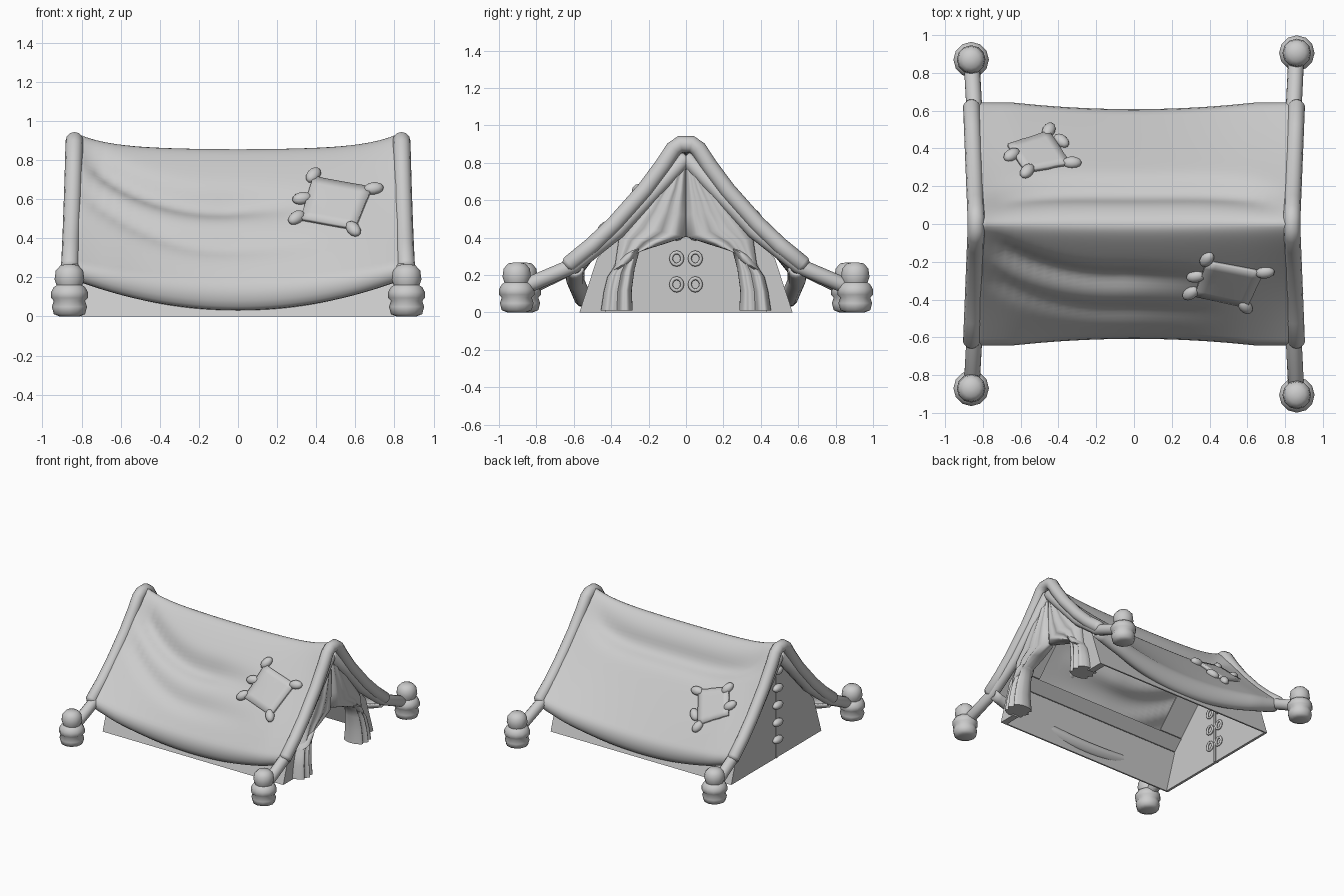
import bpy, bmesh, math
from mathutils import Vector, Matrix

cube = bpy.data.objects.get("Cube")
if cube:
    bpy.data.objects.remove(cube, do_unlink=True)

canvas = bpy.data.materials.new("plain_grey")
canvas.use_nodes = True
canvas.diffuse_color = (0.6, 0.6, 0.6, 1)
canvas.node_tree.nodes["Principled BSDF"].inputs["Base Color"].default_value = (0.6, 0.6, 0.6, 1)


def finish(bm, name, fix=True, angle=40, solid=0):
    """Turn a bmesh into a shaded object; solid > 0 thickens inward, < 0 outward."""
    if fix:
        bmesh.ops.recalc_face_normals(bm, faces=bm.faces)
    mesh = bpy.data.meshes.new(name)
    bm.to_mesh(mesh)
    bm.free()
    ob = bpy.data.objects.new(name, mesh)
    bpy.context.collection.objects.link(ob)
    mesh.materials.append(canvas)
    if solid:
        mod = ob.modifiers.new("thickness", 'SOLIDIFY')
        mod.thickness, mod.offset = abs(solid), (1 if solid < 0 else -1)
    bpy.ops.object.select_all(action='DESELECT')
    ob.select_set(True)
    bpy.context.view_layer.objects.active = ob
    bpy.ops.object.shade_smooth_by_angle(angle=math.radians(angle))


def loft(name, rings, angle=40, loop=False):
    """Skin a list of rings of points; cap both ends unless it loops."""
    bm = bmesh.new()
    rows = [[bm.verts.new(p) for p in ring] for ring in rings]
    n = len(rows[0])
    for a, b in zip(rows, rows[1:] + (rows[:1] if loop else [])):
        for i in range(n):
            bm.faces.new((a[i], a[(i + 1) % n], b[(i + 1) % n], b[i]))
    if not loop:
        bm.faces.new(rows[0])
        bm.faces.new(rows[-1])
    finish(bm, name, angle=angle)


def turn(count):
    return [k * math.tau / count for k in range(count)]


def tube(name, points, radius):
    """Round bar along points that lie near a plane of constant x, with softened ends."""
    pts = [Vector(p) for p in points]
    first, last = (pts[0] - pts[1]).normalized(), (pts[-1] - pts[-2]).normalized()
    pts = [pts[0] + first * 0.02] + pts + [pts[-1] + last * 0.02]
    rings = []
    for i, p in enumerate(pts):
        d = (pts[min(i + 1, len(pts) - 1)] - pts[max(i - 1, 0)]).normalized()
        a = Vector((1, 0, 0))
        a = (a - d * a.dot(d)).normalized()
        b = d.cross(a)
        r = radius * (0.7 if i in (0, len(pts) - 1) else 1)
        rings.append([p + r * (a * math.cos(w) + b * math.sin(w)) for w in turn(12)])
    loft(name, rings, angle=60)


def ball(name, place, size, rot=Matrix()):
    bm = bmesh.new()
    bmesh.ops.create_uvsphere(bm, u_segments=12, v_segments=8, radius=1)
    bm.transform(Matrix.Translation(place) @ rot @ Matrix.Diagonal((*size, 1)))
    finish(bm, name, angle=80)


def plate(name, yz, x0, x1, side=1):
    loft(name, [[(x, side * y, z) for y, z in yz] for x in (x0, x1)], angle=20)


def dip(value, width):
    return math.exp(-(value / width) ** 2)


# Surface of the draped roof: x along the ridge, s from front hem to back hem
def roof(x, s):
    e = min(1, (x / 0.85) ** 2)
    t = abs(s)
    k = min(1, t / 0.8)
    reach = 0.59 + 0.035 * min(1, 1.8 * e)
    mid, tall = 0.115 + 0.13 * e, 0.085 - 0.035 * e
    ridge, hem = 0.855 + 0.03 * e + 0.055 * e ** 3, mid + 0.77 * tall
    soft = (math.sqrt(k * k + 0.009) - 0.095) / 0.91
    puff = (0.035 if s < 0 else 0) * (1 - e) - 0.05 * e
    y = reach * k
    z = ridge + (hem - ridge) * soft + puff * math.sin(math.pi * k)
    # Hanging folds
    if s < 0:
        fade = max(0, min(1, (0.45 - x) / 0.5)) * max(0, min(1, (x + 0.82) / 0.1))
        drop = max(0, -(x + 0.1) / 0.7) ** 2
        dent = dip(k - 0.5 + 0.36 * drop, 0.09) + 0.45 * dip(k - 0.78 + 0.38 * drop, 0.07)
    else:
        fade = max(0, 1 - abs(x / 0.82) ** 6)
        dent = dip(k - 0.3 + 0.15 * (x / 0.8) ** 4, 0.1)
    z -= 0.045 * fade * dent
    y -= 0.03 * fade * dent * min(1, k * 4)
    # Rolled hem
    if t > 0.8:
        a = math.radians(50 - 220 * (t - 0.8) / 0.2)
        y = reach - 0.032 + 0.05 * math.cos(a)
        z = mid + tall * math.sin(a)
    return Vector((x * (0.98 + 0.035 * t), math.copysign(y, s), z))


def sheet(name, point, nx, ny, **how):
    """Open grid from a function of two 0..1 parameters."""
    bm = bmesh.new()
    rows = [[bm.verts.new(point(i / nx, j / ny)) for j in range(ny + 1)] for i in range(nx + 1)]
    for i in range(nx):
        for j in range(ny):
            bm.faces.new((rows[i][j], rows[i + 1][j], rows[i + 1][j + 1], rows[i][j + 1]))
    finish(bm, name, fix=False, **how)


sheet("roof_cover", lambda u, v: roof(-0.85 + 1.7 * u, -1 + 2 * v), 32, 90, angle=60, solid=0.015)


def on_roof(x, y):
    side = -1 if y < 0 else 1
    return min((roof(x, side * k / 200) for k in range(160)), key=lambda p: abs(p.y - y))


# Padded ends of the cover, poles and feet
half = [(0.03, 0.9), (0.065, 0.875), (0.12, 0.79), (0.22, 0.655), (0.38, 0.475), (0.5, 0.36), (0.625, 0.258)]
arch = [(-y, z) for y, z in reversed(half)] + half
foot = [(0.05, 0.0), (0.08, 0.012), (0.09, 0.05), (0.08, 0.08), (0.094, 0.095), (0.094, 0.125),
        (0.08, 0.15), (0.066, 0.16), (0.076, 0.19), (0.07, 0.235), (0.045, 0.262), (0.01, 0.268)]
for sx, label, out in ((-1, "right", 0.87), (1, "left", 0.905)):
    tube(label + "_roof_edge", [(sx * (0.835 + 0.04 * abs(y)), y, z) for y, z in arch], 0.045)
    for sy, end in ((-1, "front"), (1, "back")):
        tube(f"{label}_{end}_pole", [(sx * 0.82, sy * 0.01, 0.82), (sx * 0.83, sy * 0.36, 0.44),
                                     (sx * 0.845, sy * 0.6, 0.25), (sx * 0.86, sy * out, 0.12)], 0.042)
        loft(f"{label}_{end}_foot",
             [[(sx * 0.862 + r * math.cos(a), sy * out + r * math.sin(a), z) for a in turn(12)]
              for r, z in foot], angle=70)

# Side walls: steep skirt, then a lining under the roof with a long opening; closed end
skirt, shoulder, sill, head, apex = (0.57, 0), (0.475, 0.29), (0.4, 0.37), (0.12, 0.671), (0, 0.8)
strips = [(skirt, shoulder, -0.79, 0.78), (shoulder, sill, -0.79, 0.78), (sill, head, -0.79, -0.58),
          (sill, head, 0.58, 0.78), (head, apex, -0.79, 0.78)]
for sy, label in ((-1, "front"), (1, "back")):
    for low, high, x0, x1 in strips:
        plate(label + "_wall", [low, high, (high[0] - 0.012, high[1] - 0.006),
                                (low[0] - 0.012, low[1])], x0, x1, sy)
    plate(label + "_end_wall", [skirt, (0.004, 0), (0.004, 0.83), shoulder], -0.8, -0.78, sy)
    plate(label + "_door_border", [skirt, (0.43, 0), (0.385, 0.25), (0.27, 0.42),
                                   (0, 0.77), (0, 0.83), shoulder], 0.75, 0.8, sy)
plate("end_wall_seam", [(-0.008, 0), (0.008, 0), (0.008, 0.83), (-0.008, 0.83)], -0.805, -0.772)

# Toggles outside the closed end, loops inside
for k in range(5):
    z = 0.15 + 0.138 * k
    ball("toggle", (-0.815, 0, z), (0.03, 0.055, 0.03))
    for sy in (-1, 1):
        loft("toggle_loop", [[(-0.77 + 0.01 * math.sin(w),
                               sy * 0.05 + (0.03 + 0.01 * math.cos(w)) * math.cos(a),
                               z + (0.033 + 0.01 * math.cos(w)) * math.sin(a)) for w in turn(6)]
                             for a in turn(12)], angle=80, loop=True)

# Gathered curtains: inner and outer edge at each level, and depth
drape = [((0.0, 0.83), (0.03, 0.84), 0.03), ((0.0, 0.65), (0.14, 0.68), 0.045),
         ((0.0, 0.52), (0.23, 0.56), 0.055), ((0.0, 0.405), (0.31, 0.47), 0.055),
         ((0.12, 0.365), (0.36, 0.39), 0.06), ((0.25, 0.325), (0.38, 0.25), 0.05),
         ((0.275, 0.23), (0.42, 0.19), 0.065), ((0.29, 0.12), (0.44, 0.11), 0.075),
         ((0.285, 0.01), (0.455, 0.01), 0.085)]
for sy, label in ((-1, "front"), (1, "back")):
    rings = []
    for (y0, z0), (y1, z1), depth in drape:
        ring = []
        for a in turn(40):
            u = 0.5 - 0.5 * math.cos(a)
            bulge = math.copysign(abs(math.sin(a)) ** 0.6, math.sin(a))
            x = 0.8 + depth * bulge * (1 - 0.14 * math.cos(u * math.tau * 3))
            ring.append((x, sy * (y0 + (y1 - y0) * u), z0 + (z1 - z0) * u))
        rings.append(ring)
    loft(label + "_curtain", rings, angle=70)
    # Tie band across the gather
    band = []
    for along, grow in ((-0.05, 0.85), (-0.03, 1.1), (0.03, 1.1), (0.05, 0.85)):
        band.append([(0.8 + 0.068 * grow * math.sin(a),
                      sy * (0.315 + 0.065 * grow * math.cos(a) + along * 0.5),
                      0.287 - 0.04 * grow * math.cos(a) - along * 0.85) for a in turn(16)])
    loft(label + "_curtain_tie", band, angle=60)

# Patches tied on with knots: corners as (x, y), knots as (x, y, turn)
patches = {
    "front": ([(0.32, -0.37), (0.6, -0.43), (0.69, -0.25), (0.39, -0.19)],
              [(0.39, -0.18, 60), (0.7, -0.25, 10), (0.59, -0.43, 120), (0.3, -0.36, 45), (0.33, -0.27, 15)]),
    "back": ([(-0.58, 0.27), (-0.34, 0.31), (-0.45, 0.48), (-0.67, 0.41)],
             [(-0.45, 0.49, 70), (-0.385, 0.435, 130), (-0.33, 0.32, 0), (-0.57, 0.275, 60), (-0.65, 0.36, 45)])}
for label, (corners, knots) in patches.items():
    a, b, c, d = [Vector(p) for p in corners]
    sheet(label + "_patch", lambda u, v: on_roof(*a.lerp(b, u).lerp(d.lerp(c, u), v)), 6, 6, solid=-0.022)
    tilt = Matrix.Rotation(math.radians(46 if label == "front" else -46), 4, 'X')
    for x, y, spin in knots:
        spot = on_roof(x, y) + tilt.to_3x3() @ Vector((0, 0, 0.01))
        ball(label + "_patch_knot", spot, (0.052, 0.034, 0.03),
             tilt @ Matrix.Rotation(math.radians(spin), 4, 'Z'))
